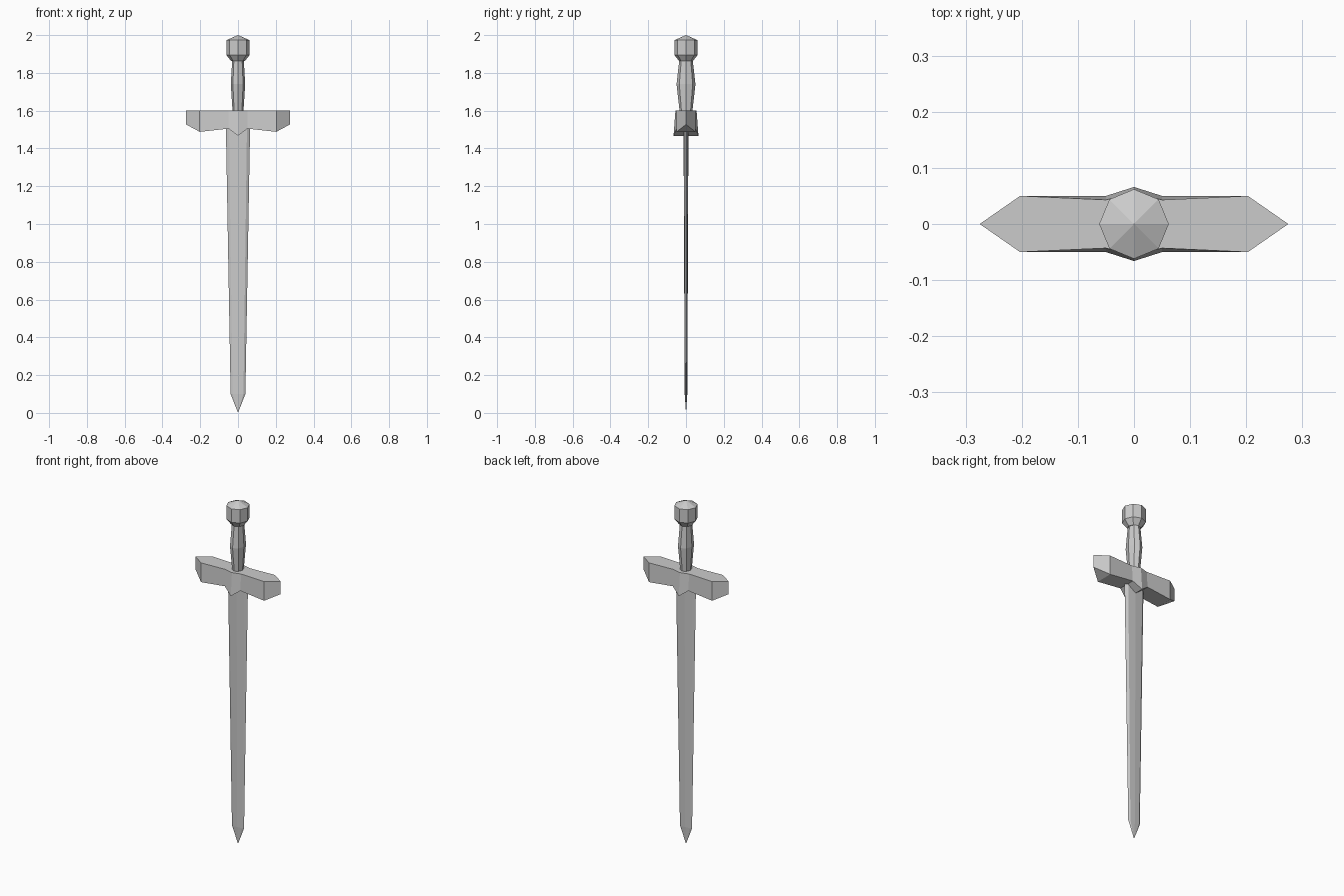
import bpy, bmesh
from math import cos, sin, pi

if "Cube" in bpy.data.objects:
    bpy.data.objects.remove(bpy.data.objects["Cube"])


def loft(name, rings):
    """Skin matching closed rings of points, cap the ends and weld pinched points."""
    bm = bmesh.new()
    loops = [[bm.verts.new(p) for p in ring] for ring in rings]
    n = len(loops[0])
    for a, b in zip(loops, loops[1:]):
        for i in range(n):
            j = (i + 1) % n
            bm.faces.new((a[i], a[j], b[j], b[i]))
    bm.faces.new(loops[0])
    bm.faces.new(loops[-1])
    bmesh.ops.remove_doubles(bm, verts=bm.verts, dist=0.0005)
    bmesh.ops.recalc_face_normals(bm, faces=bm.faces)
    mesh = bpy.data.meshes.new(name)
    bm.to_mesh(mesh)
    bm.free()
    obj = bpy.data.objects.new(name, mesh)
    bpy.context.collection.objects.link(obj)
    return obj


def octagon(z, rx, ry):
    return [(rx * cos(i * pi / 4), ry * sin(i * pi / 4), z) for i in range(8)]


# Pommel: octagonal drum with a shallow pointed cap
loft("pommel", [octagon(*s) for s in (
    (1.862, 0.036, 0.036), (1.895, 0.062, 0.062),
    (1.973, 0.062, 0.062), (2.0, 0.0, 0.0))])

# Grip: swollen in the middle, a little deeper than wide
loft("grip", [octagon(*s) for s in (
    (1.598, 0.029, 0.034), (1.74, 0.038, 0.05), (1.864, 0.031, 0.036))])


# Crossguard: sections along x, pinched to a vertical edge at each end
def guard_section(x, y_top, y_bottom, z_bottom):
    return [(x, -y_top, 1.6), (x, y_top, 1.6),
            (x, y_bottom, z_bottom), (x, -y_bottom, z_bottom)]


half = [(0.05, 0.043, 0.05, 1.505), (0.203, 0.05, 0.05, 1.488), (0.275, 0, 0, 1.527)]
stations = [(-s[0], *s[1:]) for s in reversed(half)]
stations += [(0, 0.056, 0.066, 1.467)] + half
loft("crossguard", [guard_section(*s) for s in stations])


# Blade: flat faces with a slight centre ridge and bevelled cutting edges
def blade_section(z, w, t):
    s = 0.74 * w
    return [(w, 0, z), (s, 0.8 * t, z), (0, t, z), (-s, 0.8 * t, z),
            (-w, 0, z), (-s, -0.8 * t, z), (0, -t, z), (s, -0.8 * t, z)]


loft("blade", [blade_section(*s) for s in (
    (1.51, 0.064, 0.013), (0.1, 0.039, 0.007), (0.0, 0.0, 0.0))])
